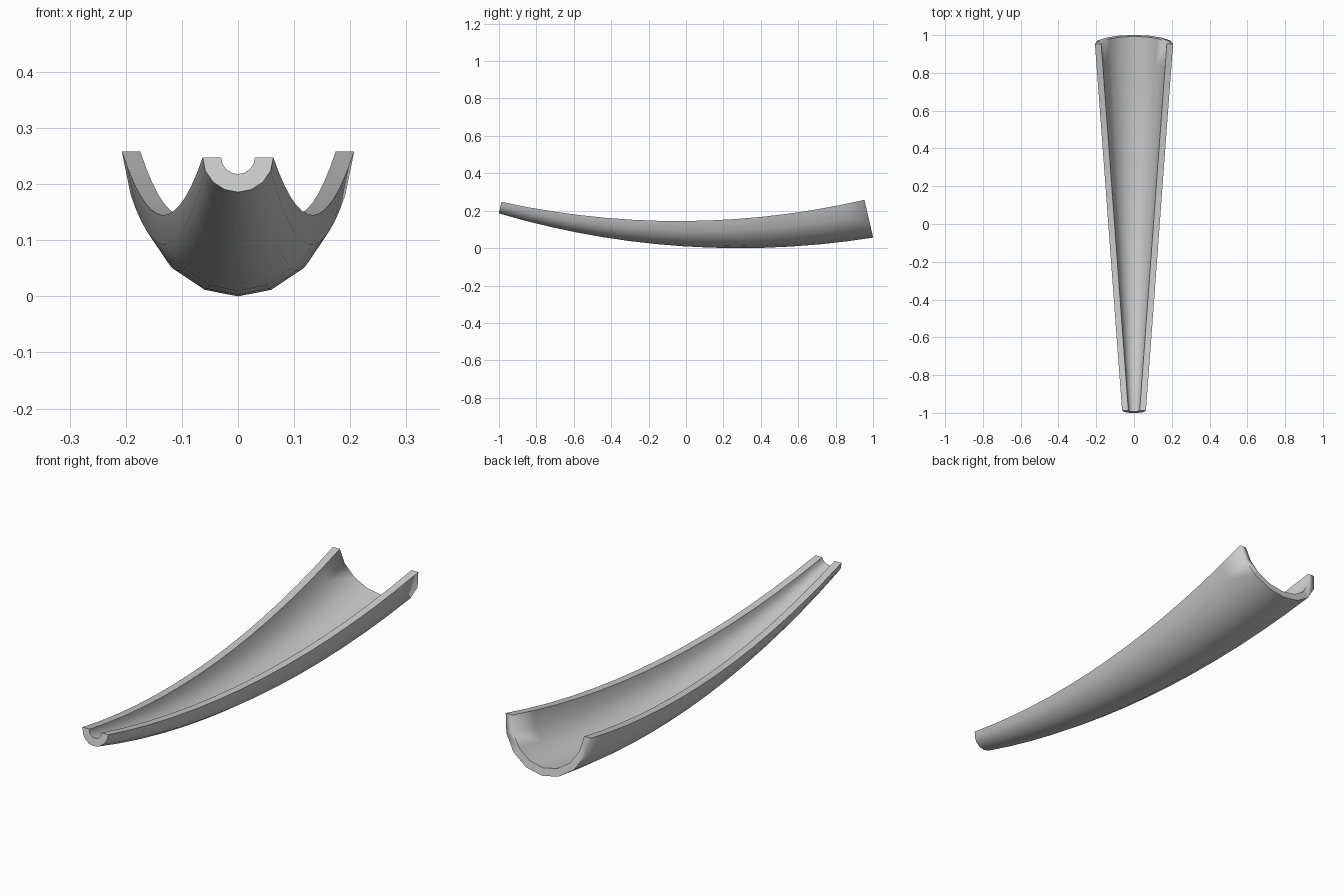
import bpy, bmesh, math

cube = bpy.data.objects.get("Cube")
if cube:
    bpy.data.objects.remove(cube)

RINGS, SIDES = 14, 8                 # steps along the length, facets around the half pipe
BEND, BEND_Y, LOW = 4.42, -0.04, 0.147   # bend radius and lowest point of the rim line
WALL = 0.033

grey = bpy.data.materials.new("light_grey")
grey.use_nodes = True
colour = (0.6, 0.6, 0.6, 1)
grey.diffuse_color = colour
grey.node_tree.nodes["Principled BSDF"].inputs["Base Color"].default_value = colour


def half_ring(bm, t):
    """One U-shaped section, square to the bent path: outer loop, then inner loop."""
    start = math.asin((-0.987 - BEND_Y) / BEND)
    end = math.asin((0.954 - BEND_Y) / BEND)
    a = start + (end - start) * t
    y, z = BEND_Y + BEND * math.sin(a), LOW + BEND * (1 - math.cos(a))
    outer = 0.063 + (0.207 - 0.063) * t
    loops = []
    for r in (outer, outer - WALL):
        loop = []
        for i in range(SIDES + 1):
            b = math.pi * i / SIDES
            drop = r * math.sin(b)
            loop.append(bm.verts.new((r * math.cos(b),
                                      y + drop * math.sin(a),
                                      z - drop * math.cos(a))))
        loops.append(loop)
    return loops[0] + loops[1][::-1]


# Tapered, bent half pipe
bm = bmesh.new()
rings = [half_ring(bm, i / RINGS) for i in range(RINGS + 1)]
n = len(rings[0])
for p, q in zip(rings, rings[1:]):
    for i in range(n):
        j = (i + 1) % n
        bm.faces.new((p[i], p[j], q[j], q[i]))

# End caps
for ring in (rings[0], rings[-1]):
    for i in range(SIDES):
        bm.faces.new((ring[i], ring[i + 1], ring[n - 2 - i], ring[n - 1 - i]))
bmesh.ops.recalc_face_normals(bm, faces=bm.faces)

# Rest the lowest point on the ground
floor = min(v.co.z for v in bm.verts)
bmesh.ops.translate(bm, verts=bm.verts, vec=(0, 0, -floor))

# Smooth shading, crisp along the rims and narrow end, soft at the wide end
wide_end = set(rings[-1])
for f in bm.faces:
    f.smooth = True
for e in bm.edges:
    soft_lip = all(v in wide_end for v in e.verts)
    along_rim = abs(e.verts[0].co.x - e.verts[1].co.x) > WALL * 0.9 and e.calc_face_angle(0) > 1
    if e.calc_face_angle(0) > math.radians(40) and (not soft_lip or along_rim):
        e.smooth = False

mesh = bpy.data.meshes.new("half_pipe_chute")
bm.to_mesh(mesh)
bm.free()
mesh.materials.append(grey)
chute = bpy.data.objects.new("half_pipe_chute", mesh)
bpy.context.collection.objects.link(chute)
